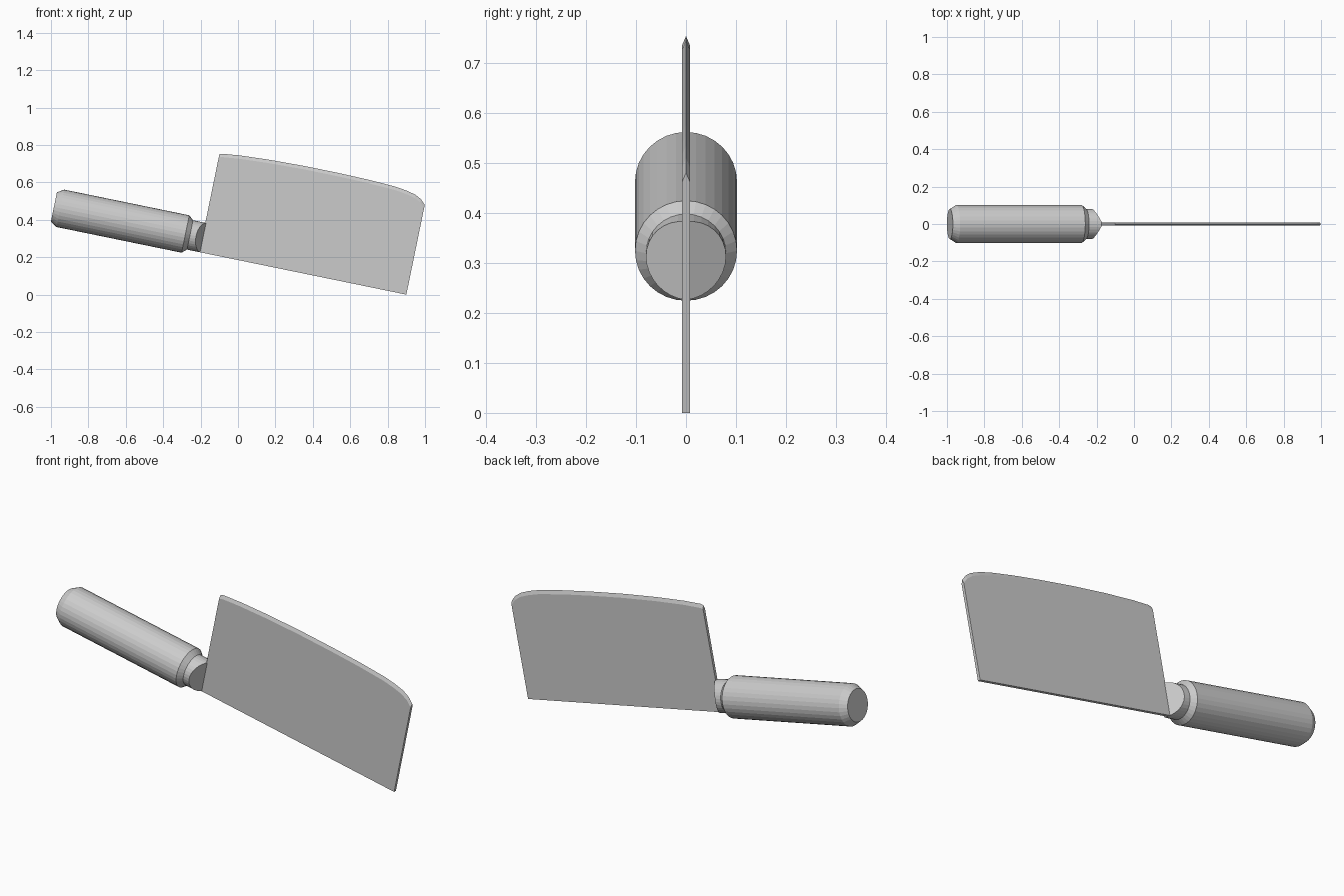
import bpy, bmesh, math
from mathutils import Vector

cube = bpy.data.objects.get("Cube")
if cube:
    bpy.data.objects.remove(cube, do_unlink=True)

# One steel grey for the whole cleaver
steel = bpy.data.materials.new("steel grey")
steel.use_nodes = True
grey = (0.6, 0.6, 0.6, 1)
steel.diffuse_color = grey
steel.node_tree.nodes["Principled BSDF"].inputs["Base Color"].default_value = grey

TILT = math.radians(11.6)
HALF = 0.0075      # half the blade thickness
SIDES = 32
AXIS_Z = 0.08      # handle axis height above the blade's spine line


def add_part(name, bm):
    """Parts are built along x with the blade's lower tip at the origin, then tilted."""
    bmesh.ops.recalc_face_normals(bm, faces=bm.faces[:])
    mesh = bpy.data.meshes.new(name)
    bm.to_mesh(mesh)
    bm.free()
    mesh.materials.append(steel)
    ob = bpy.data.objects.new(name, mesh)
    bpy.context.collection.objects.link(ob)
    ob.location = (0.9, 0, 0)
    ob.rotation_euler = (0, TILT, 0)
    return ob


def lathe(profile):
    """Closed solid turned about the handle axis from (x, radius) pairs."""
    bm = bmesh.new()
    rings = []
    for x, r in profile:
        angles = [2 * math.pi * i / SIDES for i in range(SIDES)]
        rings.append([bm.verts.new((x, r * math.sin(a), AXIS_Z + r * math.cos(a)))
                      for a in angles])
    for a, b in zip(rings, rings[1:]):
        for i in range(SIDES):
            j = (i + 1) % SIDES
            bm.faces.new((a[i], a[j], b[j], b[i]))
    bm.faces.new(rings[0])
    bm.faces.new(rings[-1])
    return bm


# Blade: flat plate with a ground, curved cutting edge on top
edge = [(-1.13, 0.534), (-1.115, 0.540), (-1.02, 0.550), (-0.86, 0.559),
        (-0.67, 0.564), (-0.48, 0.564), (-0.32, 0.561), (-0.175, 0.554),
        (-0.11, 0.545), (-0.06, 0.533), (-0.025, 0.515), (0, 0.490)]
bm = bmesh.new()
tips = [bm.verts.new((x, 0, z)) for x, z in edge]
sides = []
for y in (-HALF, HALF):
    shoulder = [bm.verts.new((x, y, z - 0.018)) for x, z in edge]
    heel = bm.verts.new((edge[0][0], y, 0))
    toe = bm.verts.new((0, y, 0))
    bm.faces.new([heel, toe] + shoulder[::-1])
    for i in range(len(edge) - 1):
        bm.faces.new((shoulder[i], shoulder[i + 1], tips[i + 1], tips[i]))
    sides.append((shoulder, heel, toe))
(s0, heel0, toe0), (s1, heel1, toe1) = sides
bm.faces.new((heel0, heel1, toe1, toe0))
bm.faces.new((heel0, s0[0], tips[0], s1[0], heel1))
bm.faces.new((toe0, s0[-1], tips[-1], s1[-1], toe1))
add_part("blade", bm)

# Handle: round grip with chamfered ends
add_part("handle", lathe([(-1.94, 0.08), (-1.905, 0.102), (-1.222, 0.102), (-1.197, 0.08)]))

# Neck: round collar cut to a wedge where it meets the blade
bm = lathe([(-1.2, 0.08), (-1.126, 0.08)])
for side in (-1, 1):
    cut = bmesh.ops.bisect_plane(
        bm, geom=bm.verts[:] + bm.edges[:] + bm.faces[:],
        plane_co=Vector((-1.126, side * HALF, 0)),
        plane_no=Vector((0.072, side * 0.038, 0)).normalized(), clear_outer=True)
    rim = [g for g in cut["geom_cut"] if isinstance(g, bmesh.types.BMEdge)]
    bmesh.ops.holes_fill(bm, edges=rim, sides=0)
add_part("neck", bm)
